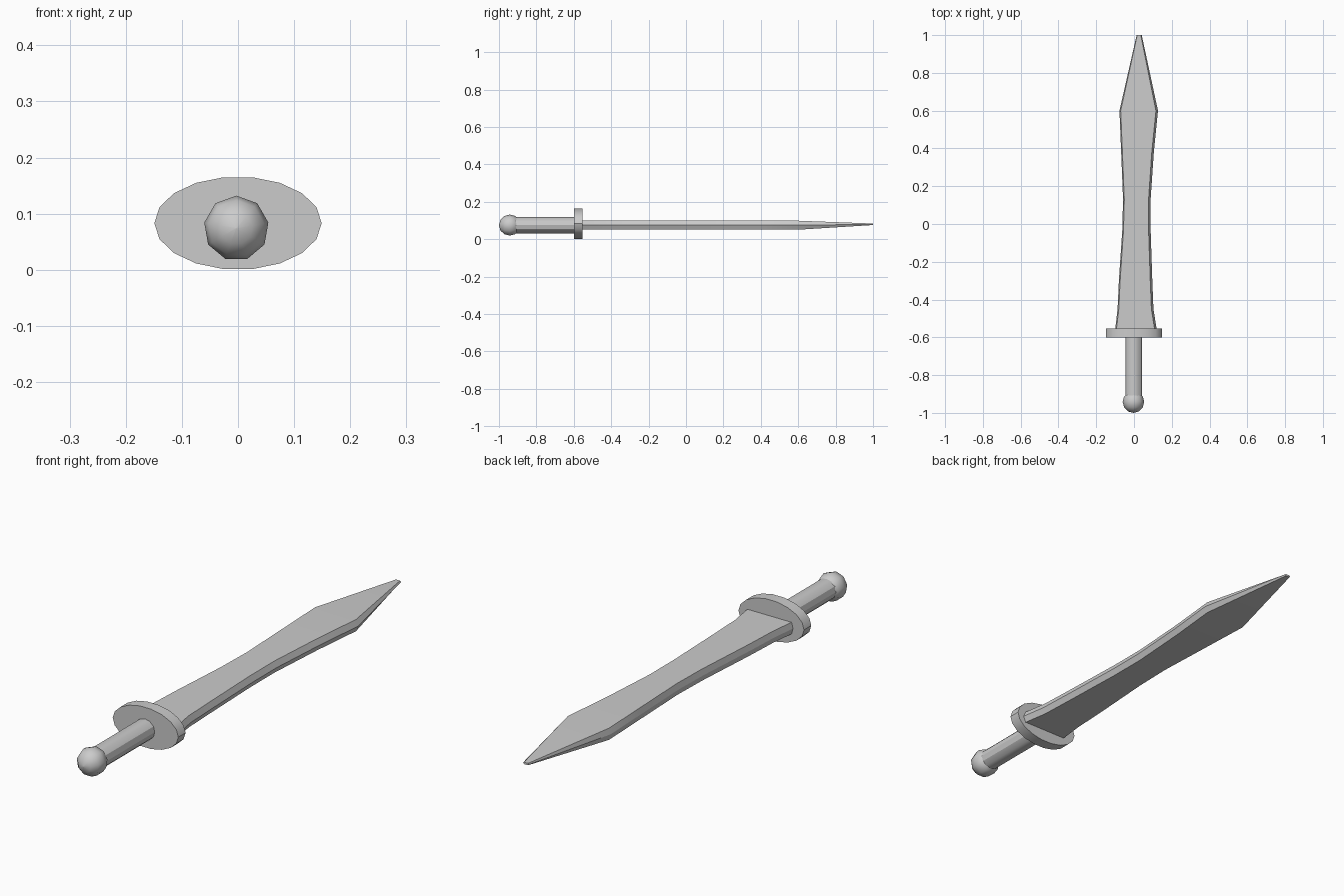
import bpy, bmesh, math

if "Cube" in bpy.data.objects:
    bpy.data.objects.remove(bpy.data.objects["Cube"])


def loft(name, rings, angle=30):
    """Skin a list of closed rings and cap both ends."""
    bm = bmesh.new()
    loops = [[bm.verts.new(p) for p in ring] for ring in rings]
    n = len(loops[0])
    for a, b in zip(loops, loops[1:]):
        for i in range(n):
            j = (i + 1) % n
            bm.faces.new((a[i], a[j], b[j], b[i]))
    bm.faces.new(loops[0])
    bm.faces.new(loops[-1])
    bmesh.ops.recalc_face_normals(bm, faces=bm.faces)
    mesh = bpy.data.meshes.new(name)
    bm.to_mesh(mesh)
    bm.free()
    ob = bpy.data.objects.new(name, mesh)
    bpy.context.collection.objects.link(ob)
    bpy.ops.object.select_all(action='DESELECT')
    ob.select_set(True)
    bpy.context.view_layer.objects.active = ob
    bpy.ops.object.shade_smooth_by_angle(angle=math.radians(angle))
    return ob


def ellipse(y, cx, cz, rx, rz, n, start=0.0):
    return [(cx + rx * math.cos(start + math.tau * i / n), y,
             cz + rz * math.sin(start + math.tau * i / n)) for i in range(n)]


# Oval guard
loft("guard", [ellipse(y, 0, 0.083, 0.149, 0.083, 18) for y in (-0.60, -0.553)])

# Grip
loft("grip", [ellipse(y, -0.002, 0.075, 0.044, 0.043, 12) for y in (-0.92, -0.59)])

# Nine-sided ball pommel
R = 0.058
pommel = [ellipse(-0.942 + R * math.sin(t), -0.003, 0.074,
                  R * math.cos(t), R * math.cos(t), 9, math.pi / 2)
          for t in (math.radians(d) for d in (-89, -60, -30, 0, 30, 60))]
loft("pommel", pommel, 45)

# Leaf-shaped blade: y, left edge, right edge, half thickness, centre height
stations = [
    (-0.570, -0.101, 0.122, 0.024, 0.075),
    (-0.450, -0.087, 0.103, 0.024, 0.075),
    (-0.300, -0.080, 0.097, 0.024, 0.075),
    (-0.030, -0.062, 0.088, 0.024, 0.075),
    (0.130, -0.058, 0.088, 0.024, 0.075),
    (0.380, -0.068, 0.105, 0.024, 0.075),
    (0.600, -0.077, 0.127, 0.024, 0.075),
    (1.000, 0.014, 0.041, 0.004, 0.080),
]


def blade_ring(y, x0, x1, h, z):
    b = min(0.011, (x1 - x0) * 0.2)
    return [(x0, y, z), (x0 + b * 0.6, y, z + h), (x1 - b, y, z + h),
            (x1, y, z), (x1 - b, y, z - h), (x0 + b * 0.6, y, z - h)]


loft("blade", [blade_ring(*s) for s in stations])
